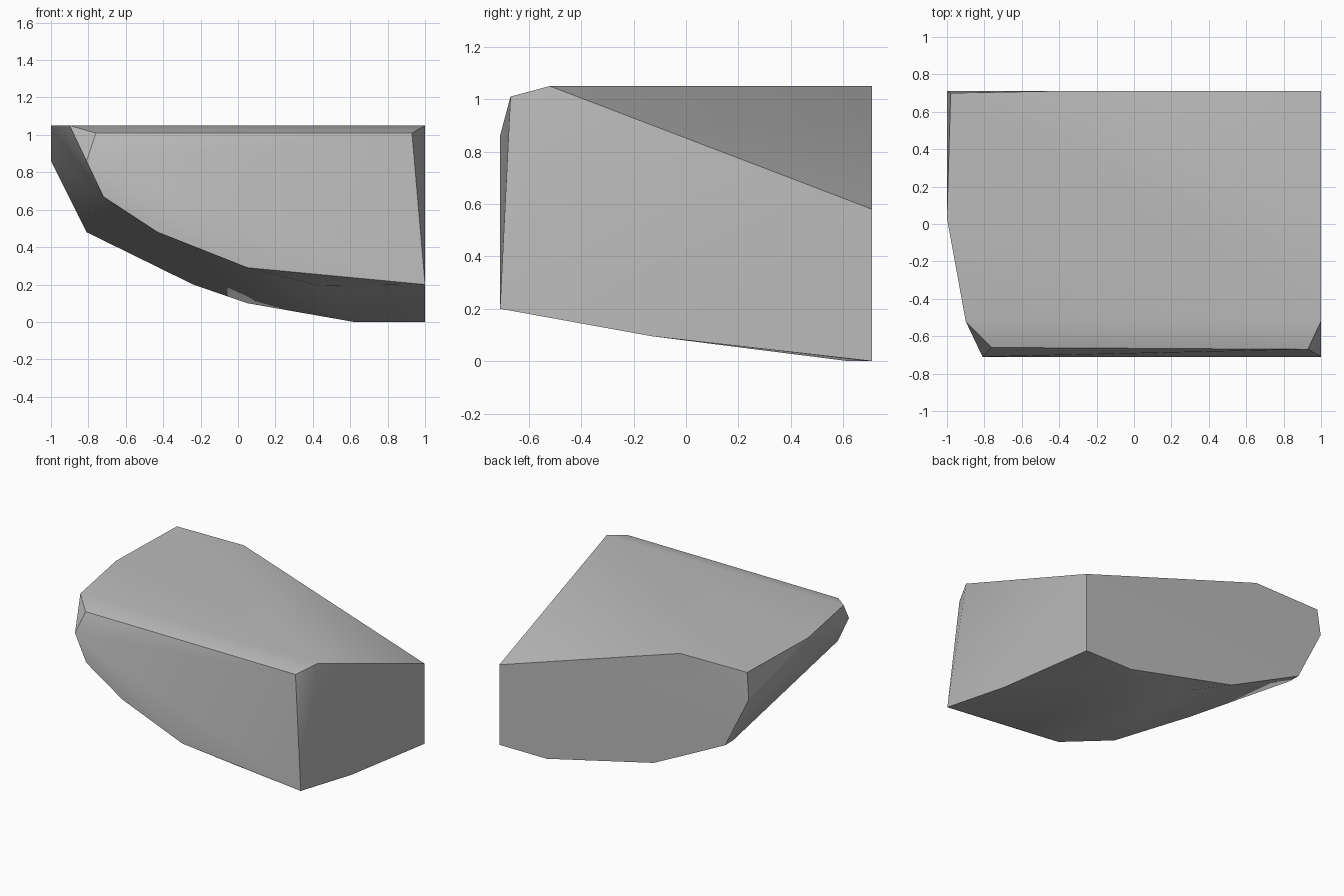
import bpy
import bmesh
import math

default_cube = bpy.data.objects.get("Cube")
if default_cube:
    bpy.data.objects.remove(default_cube, do_unlink=True)


def make_material(name, color):
    material = bpy.data.materials.new(name)
    material.use_nodes = True
    material.diffuse_color = color
    material.node_tree.nodes["Principled BSDF"].inputs["Base Color"].default_value = color
    return material


def make_hull(name, points, material):
    """Wrap a convex faceted skin around the corner points."""
    bm = bmesh.new()
    for point in points:
        bm.verts.new(point)
    hull = bmesh.ops.convex_hull(bm, input=bm.verts[:], use_existing_faces=False)
    loose = {v for v in hull["geom_interior"] + hull["geom_unused"]
             if isinstance(v, bmesh.types.BMVert)}
    bmesh.ops.delete(bm, geom=list(loose), context="VERTS")
    bmesh.ops.dissolve_limit(bm, angle_limit=math.radians(1),
                             verts=bm.verts[:], edges=bm.edges[:])
    bmesh.ops.recalc_face_normals(bm, faces=bm.faces[:])
    mesh = bpy.data.meshes.new(name)
    bm.to_mesh(mesh)
    bm.free()
    mesh.materials.append(material)
    obj = bpy.data.objects.new(name, mesh)
    bpy.context.collection.objects.link(obj)
    return obj


FRONT, BACK, TOP = -0.71, 0.71, 1.05

# Upright front and back outlines, as x and z
front_outline = [(-0.81, 0.86), (-0.72, 0.67), (-0.43, 0.48), (0.05, 0.29), (1, 0.2)]
back_outline = [(-1, 0.86), (-0.81, 0.48), (-0.24, 0.2), (0.62, 0), (1, 0),
                (1, 0.58), (-0.45, TOP)]

# Flat top outline, as x and y
top_outline = [(-0.98, 0.7), (-1, 0.03), (-0.9, -0.52), (1, -0.52)]

# Chamfer below the front top edge, and bulges of the underside
front_chamfer = [(-0.76, -0.66, 1.01), (0.93, -0.67, 1.01)]
underside = [(1, -0.13, 0.095), (0.43, -0.62, 0.195), (0.05, 0.6, 0.1),
             (0.62, 0.62, 0), (-0.62, -0.17, 0.49), (-0.81, 0.62, 0.48)]

corners = [(x, FRONT, z) for x, z in front_outline]
corners += [(x, BACK, z) for x, z in back_outline]
corners += [(x, y, TOP) for x, y in top_outline]
corners += front_chamfer + underside

# Rock, softly shaded across its shallow edges
stone = make_material("stone grey", (0.5, 0.5, 0.5, 1))
rock = make_hull("rock", corners, stone)
bpy.ops.object.select_all(action="DESELECT")
rock.select_set(True)
bpy.context.view_layer.objects.active = rock
bpy.ops.object.shade_smooth_by_angle(angle=math.radians(30))
